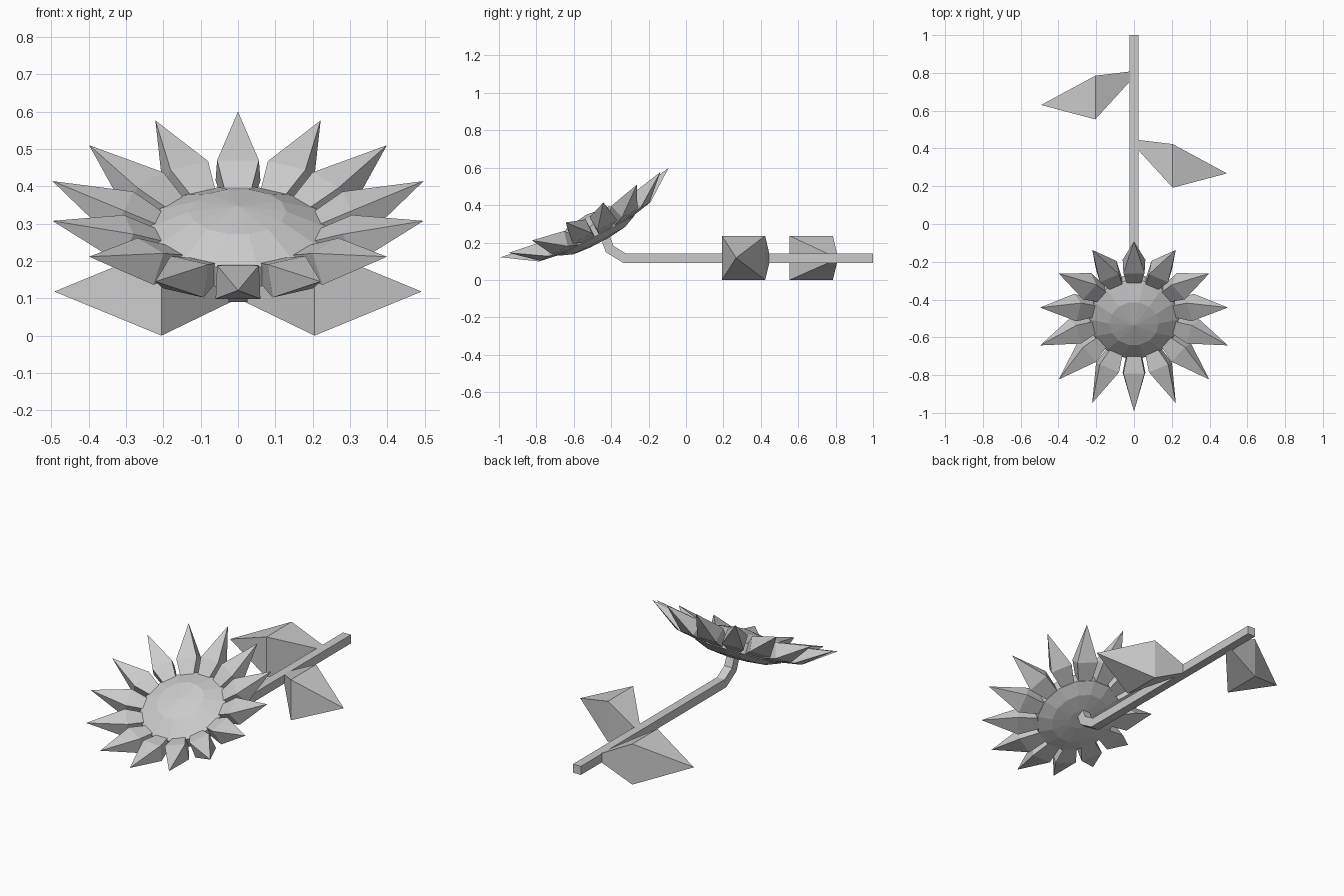
import bpy
from math import pi, sin, cos, radians
from mathutils import Matrix, Vector

if "Cube" in bpy.data.objects:
    bpy.data.objects.remove(bpy.data.objects["Cube"])

N = 14
# Flower head frame: tilted toward the front
HEAD = Matrix.Translation((0, -0.505, 0.29)) @ Matrix.Rotation(radians(28), 4, 'X')


def make(name, verts, faces, matrix=None):
    me = bpy.data.meshes.new(name)
    me.from_pydata([tuple(v) for v in verts], [], faces)
    if matrix:
        me.transform(matrix)
    me.update()
    ob = bpy.data.objects.new(name, me)
    bpy.context.collection.objects.link(ob)
    # consistent outward normals
    import bmesh
    bm = bmesh.new()
    bm.from_mesh(me)
    bmesh.ops.recalc_face_normals(bm, faces=bm.faces)
    bm.to_mesh(me)
    bm.free()
    return ob


def loft(rings, tip=None):
    """Join rings of equal size; cap the start, and close at a tip or cap."""
    n = len(rings[0])
    verts = [v for r in rings for v in r]
    faces = [tuple(range(n))]
    for k in range(len(rings) - 1):
        a, b = k * n, (k + 1) * n
        faces += [(a + i, a + (i + 1) % n, b + (i + 1) % n, b + i) for i in range(n)]
    a = (len(rings) - 1) * n
    if tip is None:
        faces.append(tuple(range(a, a + n)))
    else:
        verts.append(tip)
        faces += [(a + i, a + (i + 1) % n, len(verts) - 1) for i in range(n)]
    return verts, faces


# Seed disc: faceted dome with a shallow back
def ring(r, h):
    return [(r * cos(2 * pi * (i + 0.5) / N + pi / 2),
             r * sin(2 * pi * (i + 0.5) / N + pi / 2), h) for i in range(N)]


v, f = loft([ring(0.06, -0.1), ring(0.16, -0.09), ring(0.235, -0.06),
             ring(0.235, 0), ring(0.13, 0.048)], (0, 0, 0.065))
make("seed_disc", v, f, HEAD)

# Petals: four-sided spikes curling upward, pointing along local +y
base = [(-0.035, 0.21, 0), (0.035, 0.21, 0), (0.035, 0.21, -0.06), (-0.035, 0.21, -0.06)]
wide = [(-0.056, 0.30, 0.044), (0.056, 0.30, 0.044), (0.06, 0.338, -0.037), (-0.06, 0.338, -0.037)]
v, f = loft([base, wide], (0, 0.51, 0.08))
for i in range(N):
    make(f"petal_{i + 1}", v, f, HEAD @ Matrix.Rotation(2 * pi * i / N, 4, 'Z'))

# Stem: square section swept along a bent path in the y-z plane
path = [(1, 0.115), (-0.327, 0.115), (-0.408, 0.165), (-0.44, 0.25)]
pts = [Vector(p) for p in path]
rings = []
for i, p in enumerate(pts):
    d0 = (p - pts[i - 1]).normalized() if i else (pts[1] - p).normalized()
    d1 = (pts[i + 1] - p).normalized() if i < len(pts) - 1 else d0
    t = (d0 + d1).normalized()
    nrm = Vector((-t.y, t.x)) * (0.025 / t.dot(d0))
    a, b = p + nrm, p - nrm
    rings.append([(-0.025, *a), (0.025, *a), (0.025, *b), (-0.025, *b)])
make("stem", *loft(rings))


# Leaves: narrow root, wide square middle, pointed end
def square(x, y0, y1, z0, z1):
    return [(x, y0, z0), (x, y1, z0), (x, y1, z1), (x, y0, z1)]


for name, s, y in (("leaf_right", 1, 0.0), ("leaf_left", -1, 0.362)):
    make(name, *loft([square(s * 0.015, y + 0.4, y + 0.446, 0.092, 0.138),
                      square(s * 0.205, y + 0.192, y + 0.423, 0.0, 0.236)],
                     (s * 0.492, y + 0.268, 0.118)))
